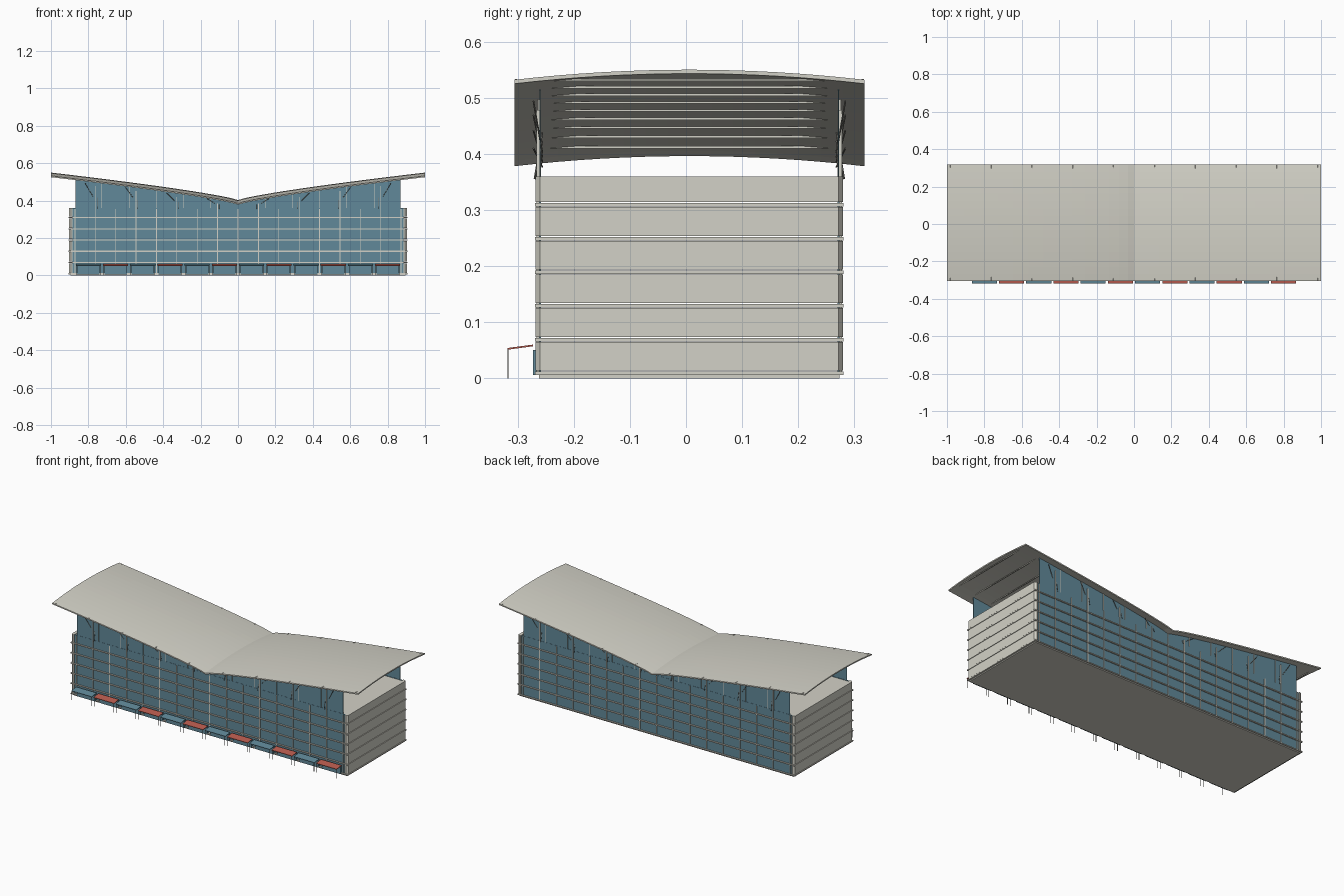
import bpy, bmesh
from mathutils import Vector

cube = bpy.data.objects.get("Cube")
if cube:
    bpy.data.objects.remove(cube, do_unlink=True)

YC = 0.006          # middle of the building in depth
STOREY = 0.06
BAY = 0.109


def material(name, rgb):
    m = bpy.data.materials.new(name)
    m.use_nodes = True
    m.diffuse_color = (*rgb, 1)
    m.node_tree.nodes["Principled BSDF"].inputs["Base Color"].default_value = (*rgb, 1)
    return m


CONCRETE = material("pale concrete", (0.65, 0.64, 0.57))
GLASS = material("blue glass", (0.12, 0.25, 0.32))
STEEL = material("grey steel", (0.20, 0.20, 0.18))
RED = material("red awning", (0.50, 0.11, 0.08))


def finish(name, bm, mat):
    bmesh.ops.recalc_face_normals(bm, faces=bm.faces)
    mesh = bpy.data.meshes.new(name)
    bm.to_mesh(mesh)
    bm.free()
    mesh.materials.append(mat)
    ob = bpy.data.objects.new(name, mesh)
    bpy.context.collection.objects.link(ob)


def add_box(bm, lo, hi):
    lo, hi = Vector(lo), Vector(hi)
    verts = bmesh.ops.create_cube(bm, size=1)["verts"]
    for v in verts:
        v.co = (lo + hi) / 2 + v.co * (hi - lo)
    return verts


def add_bar(bm, a, b, r):
    a, b = Vector(a), Vector(b)
    d = b - a
    verts = bmesh.ops.create_cone(bm, cap_ends=True, segments=6, radius1=r,
                                  radius2=r, depth=d.length)["verts"]
    turn = d.to_track_quat("Z", "Y")
    for v in verts:
        v.co = turn @ v.co + (a + b) / 2


def extrude(bm, faces, offset):
    ext = bmesh.ops.extrude_face_region(bm, geom=faces)["geom"]
    moved = [v for v in ext if isinstance(v, bmesh.types.BMVert)]
    bmesh.ops.translate(bm, verts=moved, vec=offset)


def roof_z(x, y=YC):
    return 0.403 + 0.147 * abs(x) ** 0.8 - 0.018 * ((y - YC) / 0.312) ** 2


# Butterfly roof: two rising wings, arched across the depth in flat strips
def roof_wing(name, side, nx=14, ny=16):
    bm = bmesh.new()
    ys = [YC - 0.312 + 0.624 * j / ny for j in range(ny + 1)]
    rows = []
    for i in range(nx + 1):
        x = side * (i / nx) ** 1.3
        rows.append([bm.verts.new((x, y, roof_z(x, y))) for y in ys])
    for a, b in zip(rows, rows[1:]):
        for j in range(ny):
            bm.faces.new((a[j], a[j + 1], b[j + 1], b[j]))
    extrude(bm, bm.faces[:], (0, 0, -0.007))
    finish(name, bm, CONCRETE)


roof_wing("left_roof_wing", 1)
roof_wing("right_roof_wing", -1)

# Plinth and terrace deck
bm = bmesh.new()
add_box(bm, (-0.896, YC - 0.268, 0), (0.896, YC + 0.268, 0.012))
add_box(bm, (-0.892, YC - 0.264, 0.345), (0.892, YC + 0.264, 0.357))
finish("plinth_and_deck", bm, CONCRETE)

# Floor slabs projecting past the walls
bm = bmesh.new()
for k in range(6):
    z = 0.01 + k * STOREY
    add_box(bm, (-0.906, YC - 0.275, z - 0.004), (0.906, YC + 0.275, z + 0.002))
finish("floor_slabs", bm, CONCRETE)

# End walls: one chamfered concrete panel per storey
bm = bmesh.new()
for s in (-1, 1):
    for k in range(6):
        z0 = 0.014 + k * STOREY
        outline = [(0.885, -0.274), (0.893, -0.274), (0.904, -0.266),
                   (0.904, 0.266), (0.893, 0.274), (0.885, 0.274)]
        face = bm.faces.new([bm.verts.new((s * x, YC + y, z0)) for x, y in outline])
        extrude(bm, [face], (0, 0, 0.051 if k < 5 else 0.046))
finish("end_wall_panels", bm, CONCRETE)

# Lower glazing
bm = bmesh.new()
for s in (-1, 1):
    y = YC + s * 0.266
    add_box(bm, (-0.886, y - 0.002, 0.006), (0.886, y + 0.002, 0.36))
finish("lower_glazing", bm, GLASS)

# Upper glazing rising to the underside of the roof
bm = bmesh.new()
for s in (-1, 1):
    y = YC + s * 0.267
    xs = [0.87 * i / 16 for i in range(-16, 17)]
    low = [bm.verts.new((x, y, 0.345)) for x in xs]
    top = [bm.verts.new((x, y, roof_z(x, y) - 0.005)) for x in xs]
    faces = [bm.faces.new((low[i], low[i + 1], top[i + 1], top[i])) for i in range(32)]
    extrude(bm, faces, (0, -s * 0.002, 0))
finish("upper_glazing", bm, GLASS)

# Pale columns on the bay lines and slim mullions above
columns, mullions = bmesh.new(), bmesh.new()
for s in (-1, 1):
    y = YC + s * 0.268
    for k in range(-8, 9):
        x = k * BAY
        top = roof_z(x, y) - 0.03 if k % 2 else 0.355
        add_box(columns, (x - 0.002, y - 0.004, 0.008), (x + 0.002, y + 0.004, top))
    for k in range(-5, 6):
        x = k * 0.1455
        add_box(mullions, (x - 0.001, y - 0.002, 0.36),
                (x + 0.001, y + 0.002, roof_z(x, y) - 0.006))
finish("facade_columns", columns, CONCRETE)
finish("upper_mullions", mullions, CONCRETE)

# Roof beams, with bracket tips emerging along the eaves
beams, tips, struts = bmesh.new(), bmesh.new(), bmesh.new()
for k in range(-9, 10):
    x = k * BAY
    z = roof_z(x) - 0.014
    if k:
        add_box(beams, (x - 0.003, YC - 0.25, z - 0.004), (x + 0.003, YC + 0.25, z))
    if k % 2 == 0:
        continue
    for s in (-1, 1):
        edge = roof_z(x, YC + 0.3)
        add_bar(tips, (x, YC + s * 0.285, edge - 0.002),
                (x, YC + s * 0.311, edge - 0.001), 0.003)
        if abs(k) < 9:
            # Crossed struts from the deck edge to the eaves
            out = 1 if x > 0 else -1
            h = (edge - 0.35) * 0.9
            add_bar(struts, (x - out * 0.01, YC + s * 0.276, 0.355),
                    (x - out * 0.01, YC + s * 0.262, 0.355 + h * 0.6), 0.0015)
            add_bar(struts, (x, YC + s * 0.262, 0.36 + h * 0.3),
                    (x + out * 0.055, YC + s * 0.278, 0.355 + h), 0.0015)
finish("roof_beams", beams, CONCRETE)
finish("eaves_bracket_tips", tips, CONCRETE)
finish("roof_struts", struts, STEEL)

# Shopfront awnings on slim legs, alternating in colour, over glazed doors
awnings = {GLASS: bmesh.new(), RED: bmesh.new()}
legs, doors = bmesh.new(), bmesh.new()
for i in range(12):
    x = (i - 5.5) * 0.1455
    bm = awnings[RED if i % 2 else GLASS]
    for v in add_box(bm, (x - 0.067, -0.318, 0.051), (x + 0.067, -0.273, 0.054)):
        if v.co.y > -0.3:
            v.co.z += 0.006
    for s in (-1, 1):
        lx = x + s * 0.064
        add_box(legs, (lx - 0.001, -0.318, 0), (lx + 0.001, -0.316, 0.052))
    add_box(doors, (x - 0.06, -0.273, 0.006), (x + 0.06, -0.262, 0.05))
finish("blue_awnings", awnings[GLASS], GLASS)
finish("red_awnings", awnings[RED], RED)
finish("awning_legs", legs, STEEL)
finish("shop_doors", doors, GLASS)
